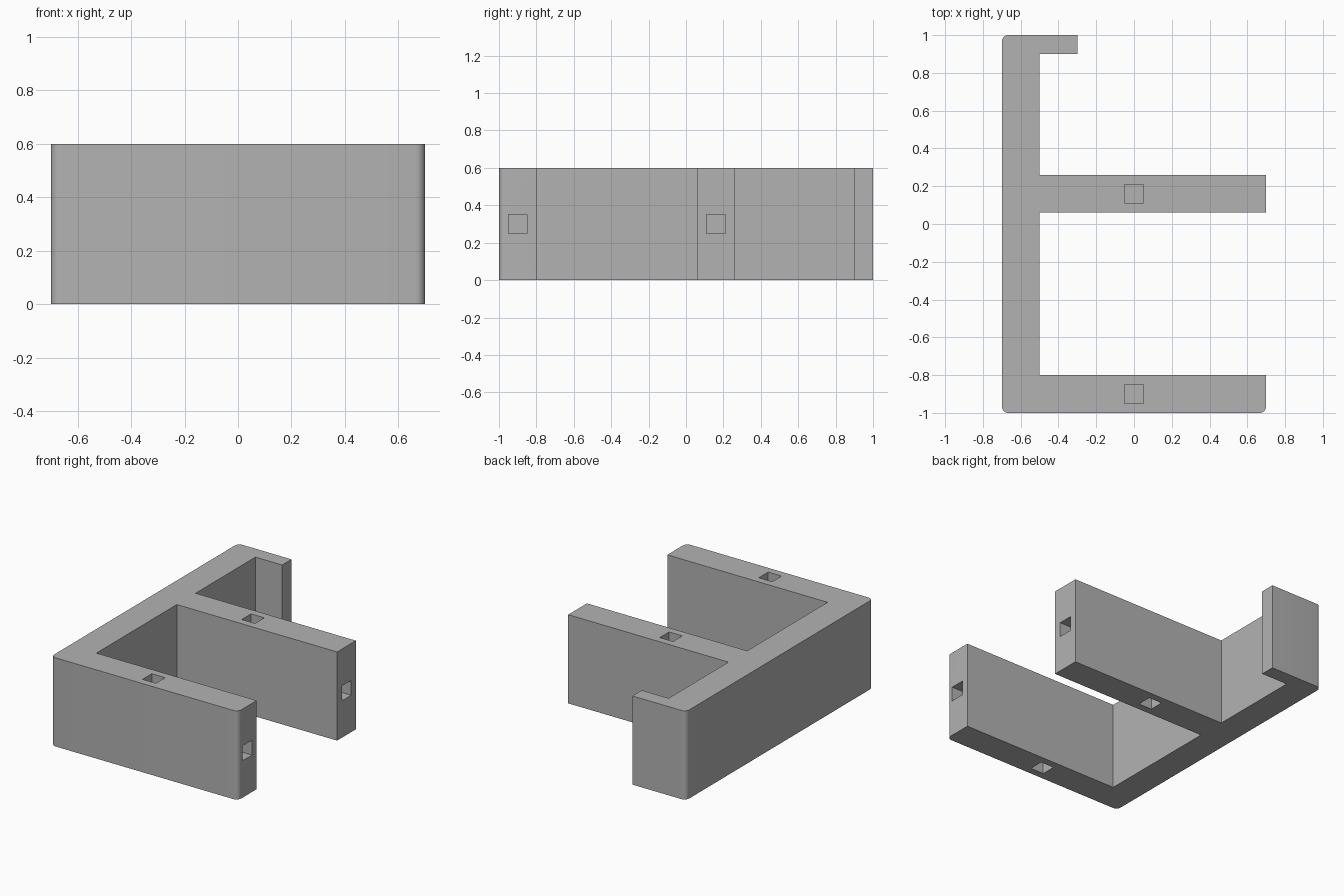
import bpy, bmesh, math
from mathutils import Matrix, Vector

if "Cube" in bpy.data.objects:
    bpy.data.objects.remove(bpy.data.objects["Cube"])

HEIGHT, RADIUS, HOLE = 0.6, 0.035, 0.1

grey = bpy.data.materials.new("plain grey")
grey.diffuse_color = (0.45, 0.45, 0.45, 1)
grey.use_nodes = True
grey.node_tree.nodes["Principled BSDF"].inputs["Base Color"].default_value = grey.diffuse_color


def rounded(cx, cy, start, steps=8):
    """Quarter arc for an outer corner, from angle start in degrees."""
    return [(cx + RADIUS * math.cos(math.radians(start + 90 * i / steps)),
             cy + RADIUS * math.sin(math.radians(start + 90 * i / steps)))
            for i in range(steps + 1)]


# Bracket outline: spine on the left, two long arms and a short lip
outline = (rounded(-0.7 + RADIUS, -1 + RADIUS, 180)
           + rounded(0.7 - RADIUS, -1 + RADIUS, 270)
           + [(0.7, -0.8), (-0.5, -0.8), (-0.5, 0.06), (0.7, 0.06),
              (0.7, 0.26), (-0.5, 0.26), (-0.5, 0.9), (-0.3, 0.9), (-0.3, 1)]
           + rounded(-0.7 + RADIUS, 1 - RADIUS, 90))

mesh = bpy.data.meshes.new("bracket")
bm = bmesh.new()
base = bm.faces.new([bm.verts.new((x, y, 0)) for x, y in outline])
top = bmesh.ops.extrude_face_region(bm, geom=[base])["geom"]
bmesh.ops.translate(bm, vec=(0, 0, HEIGHT),
                    verts=[v for v in top if isinstance(v, bmesh.types.BMVert)])
bmesh.ops.recalc_face_normals(bm, faces=bm.faces)
bm.to_mesh(mesh)
bm.free()
mesh.materials.append(grey)
bracket = bpy.data.objects.new("bracket", mesh)
bpy.context.collection.objects.link(bracket)

# Square pockets in the top, bottom and end of each long arm
cut_mesh = bpy.data.meshes.new("pocket_cutters")
bm = bmesh.new()
for y in (-0.9, 0.16):
    for centre in ((0, y, HEIGHT), (0, y, 0), (0.7, y, HEIGHT / 2)):
        size = [HOLE, HOLE, HOLE]
        size[0 if centre[0] else 2] = 2 * HOLE
        bmesh.ops.create_cube(bm, size=1, matrix=Matrix.Translation(Vector(centre))
                              @ Matrix.Diagonal((*size, 1)))
bm.to_mesh(cut_mesh)
bm.free()
cut_mesh.materials.append(grey)
cutters = bpy.data.objects.new("pocket_cutters", cut_mesh)
bpy.context.collection.objects.link(cutters)
cutters.hide_render = True
cutters.display_type = 'WIRE'

cut = bracket.modifiers.new("pockets", 'BOOLEAN')
cut.operation, cut.solver, cut.object = 'DIFFERENCE', 'EXACT', cutters

# Apply the cut, then smooth only the rounded corners
bpy.context.view_layer.objects.active = bracket
bracket.select_set(True)
bpy.ops.object.modifier_apply(modifier=cut.name)
bpy.data.objects.remove(cutters)
bpy.ops.object.shade_smooth_by_angle(angle=math.radians(30))
